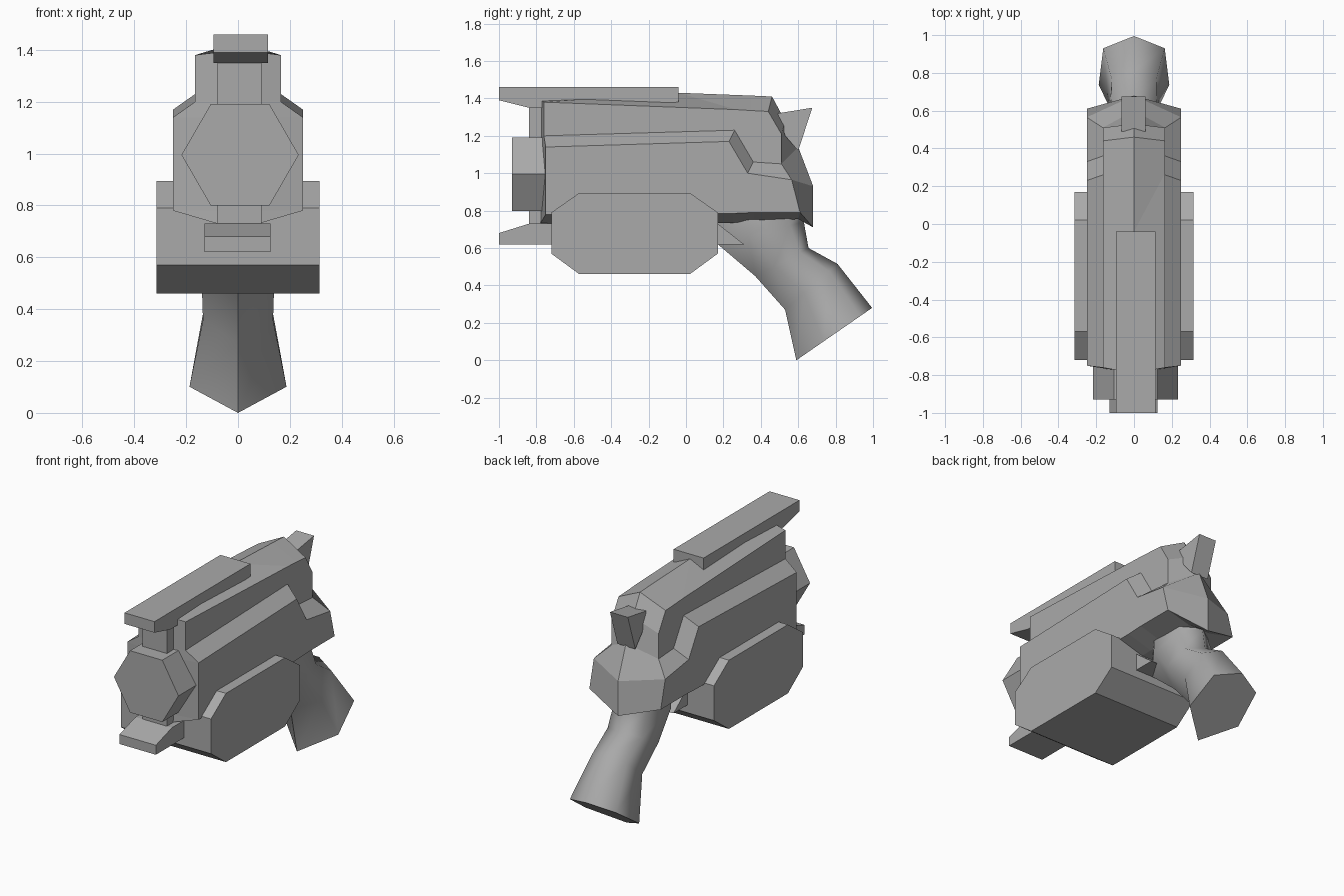
import bpy, bmesh, math

if "Cube" in bpy.data.objects:
    bpy.data.objects.remove(bpy.data.objects["Cube"])

grey = bpy.data.materials.new("plain grey")
grey.diffuse_color = (0.4, 0.4, 0.4, 1)
grey.use_nodes = True
grey.node_tree.nodes["Principled BSDF"].inputs["Base Color"].default_value = grey.diffuse_color


def finish(name, bm, smooth=None):
    bmesh.ops.remove_doubles(bm, verts=bm.verts[:], dist=1e-4)
    bmesh.ops.recalc_face_normals(bm, faces=bm.faces[:])
    mesh = bpy.data.meshes.new(name)
    bm.to_mesh(mesh)
    bm.free()
    mesh.materials.append(grey)
    ob = bpy.data.objects.new(name, mesh)
    bpy.context.collection.objects.link(ob)
    if smooth:
        bpy.ops.object.select_all(action='DESELECT')
        ob.select_set(True)
        bpy.context.view_layer.objects.active = ob
        bpy.ops.object.shade_smooth_by_angle(angle=math.radians(smooth))
    return ob


def loft(bm, rings, closed=True):
    """Bridge successive rings of points with quads."""
    vs = [[bm.verts.new(p) for p in r] for r in rings]
    for a, b in zip(vs, vs[1:]):
        n = len(a)
        for i in range(n if closed else n - 1):
            j = (i + 1) % n
            bm.faces.new((a[i], a[j], b[j], b[i]))
    return vs


def capped(name, rings, smooth=None):
    bm = bmesh.new()
    vs = loft(bm, rings)
    bm.faces.new(vs[0])
    bm.faces.new(vs[-1])
    return finish(name, bm, smooth)


def plate(name, profile, x0, x1):
    """Side profile (y, z) extruded across x."""
    return capped(name, [[(x, y, z) for y, z in profile] for x in (x0, x1)])


# Main hull: rows run front to back, listed from belly to roof ridge
# (x, side points (y, z), rear centre point (y, z))
rows = [
    (0, [(-.79, .73), (.25, .735), (.36, .74), (.60, .755)], (.68, .71)),
    (.08, [(-.78, .73), (.25, .735), (.36, .74), (.60, .755)], (.68, .71)),
    (.25, [(-.75, .78), (.25, .785), (.36, .79), (.61, .79)], (.68, .71)),
    (.25, [(-.75, 1.14), (.23, 1.17), (.33, 1.0), (.565, .965)], (.68, .93)),
    (.165, [(-.76, 1.2), (.26, 1.23), (.36, 1.06), (.51, 1.05)], (.60, 1.14)),
    (.165, [(-.76, 1.3), (.27, 1.29), (.36, 1.22), (.51, 1.21)], (.53, 1.28)),
    (.165, [(-.76, 1.38), (.27, 1.34), (.35, 1.335), (.44, 1.33)], (.46, 1.41)),
    (0, [(-.79, 1.40), (-.04, 1.43), (.35, 1.415), (.46, 1.41)], (.46, 1.41)),
]
bm = bmesh.new()
loft(bm, [[(0, -.79, pts[0][1])] + [(x, y, z) for y, z in pts] + [(0, *rear)]
          for x, pts, rear in rows], closed=False)
bmesh.ops.remove_doubles(bm, verts=bm.verts[:], dist=1e-4)
other = bmesh.ops.duplicate(bm, geom=bm.verts[:] + bm.edges[:] + bm.faces[:])["geom"]
for v in other:
    if isinstance(v, bmesh.types.BMVert):
        v.co.x *= -1
bmesh.ops.dissolve_degenerate(bm, dist=1e-4, edges=bm.edges[:])
finish("hull", bm)

# Wide box with chamfered corners under the hull
plate("side_box", [(-.72, .79), (-.57, .895), (.02, .895), (.17, .79),
                   (.17, .57), (.02, .46), (-.57, .46), (-.72, .57)], -.315, .315)

# Top rail, its front post, and the lower guide
plate("top_rail", [(-1, 1.46), (-1, 1.39), (-.84, 1.35), (-.74, 1.35),
                   (-.04, 1.38), (-.04, 1.46)], -.095, .115)
plate("front_post", [(-.84, .70), (-.84, 1.36), (-.74, 1.36), (-.74, .70)], -.08, .09)
plate("lower_guide", [(-1, .62), (-1, .68), (-.84, .73), (.17, .73), (.31, .62)],
      -.13, .125)

# Hexagonal muzzle
capped("muzzle", [[(.008 + .226 * math.cos(k * math.pi / 3), y,
                    .995 + .226 * math.sin(k * math.pi / 3)) for k in range(6)]
                  for y in (-.93, -.75)])

# Rear sight fin
plate("rear_sight", [(.49, 1.32), (.675, 1.35), (.60, 1.12), (.53, 1.20)], -.065, .06)

# Grip: six-sided sections, given by front point, back point and half width
sections = [((.59, 0), (.995, .28), .187), ((.53, .27), (.81, .515), .135),
            ((.37, .45), (.655, .60), .14), ((.17, .62), (.63, .74), .13),
            ((.17, .76), (.61, .80), .12)]
rings = []
for (fy, fz), (by, bz), w in sections:
    ring = []
    for x, t in ((0, 0), (w, .36), (w * .87, .84), (0, 1), (-w * .87, .84), (-w, .36)):
        ring.append((x, fy + (by - fy) * t, fz + (bz - fz) * t))
    rings.append(ring)
capped("grip", rings, smooth=65)
